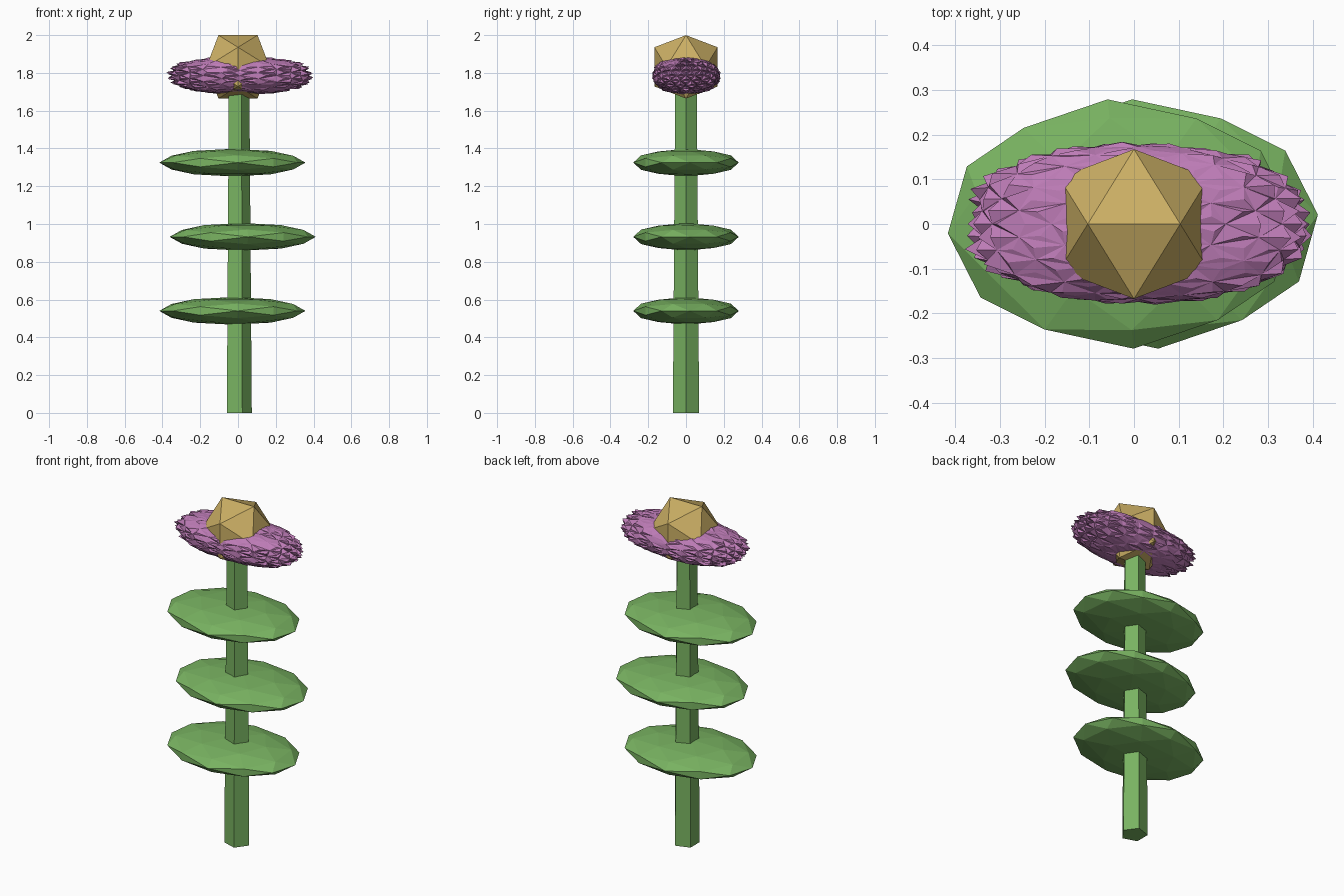
import bpy, bmesh, math, random
from mathutils import Vector, Matrix

random.seed(4)
if "Cube" in bpy.data.objects:
    bpy.data.objects.remove(bpy.data.objects["Cube"], do_unlink=True)


def make_material(name, rgb):
    mat = bpy.data.materials.new(name)
    mat.use_nodes = True
    colour = (*rgb, 1)
    mat.diffuse_color = colour
    mat.node_tree.nodes["Principled BSDF"].inputs["Base Color"].default_value = colour
    return mat


green = make_material("leaf green", (0.19, 0.45, 0.12))
gold = make_material("seed gold", (0.60, 0.43, 0.13))
purple = make_material("petal purple", (0.51, 0.20, 0.47))


def finish(bm, name, mat, location=(0, 0, 0)):
    bmesh.ops.recalc_face_normals(bm, faces=bm.faces)
    mesh = bpy.data.meshes.new(name)
    bm.to_mesh(mesh)
    bm.free()
    mesh.materials.append(mat)
    obj = bpy.data.objects.new(name, mesh)
    obj.location = location
    bpy.context.collection.objects.link(obj)
    return obj


def geodesic(levels):
    """Unit icosahedron with an edge on top, split and rounded per level."""
    bm = bmesh.new()
    phi = (1 + math.sqrt(5)) / 2
    for s in (-1, 1):
        for t in (-phi, phi):
            for co in ((s, 0, t), (0, t, s), (t, s, 0)):
                bm.verts.new(Vector(co).normalized())
    bmesh.ops.convex_hull(bm, input=bm.verts)
    for _ in range(levels):
        bmesh.ops.subdivide_edges(bm, edges=bm.edges, cuts=1, use_grid_fill=True)
        for v in bm.verts:
            v.co.normalize()
    return bm


# Tapered five-sided stem with a corner towards +x
bm = bmesh.new()
bmesh.ops.create_cone(bm, cap_ends=True, segments=5, radius1=0.073, radius2=0.06,
                      depth=1.75)
corner = max(bm.verts, key=lambda v: v.co.z * 9 + v.co.x).co
turn = -math.atan2(corner.y, corner.x)
if abs(corner.y) < 0.001:
    turn = 0
best = min((v.co for v in bm.verts), key=lambda c: abs(math.atan2(c.y, c.x)))
bm.transform(Matrix.Rotation(-math.atan2(best.y, best.x), 4, 'Z'))
finish(bm, "stem", green, (0, 0, 0.875))

# Three flattened leaf pads, shifted alternately to each side
for name, x, z in (("lower_leaf", -0.03, 0.54), ("middle_leaf", 0.025, 0.932),
                   ("upper_leaf", -0.03, 1.325)):
    bm = geodesic(1)
    bm.transform(Matrix.Diagonal((0.388, 0.28, 0.073, 1))
                 @ Matrix.Rotation(math.radians(4.3), 4, 'Z'))
    finish(bm, name, green, (x, 0, z))

# Spiky petal cluster: a squarish ellipsoid with a spike on every face
bm = geodesic(2)
for v in bm.verts:
    power = 2.4
    v.co /= sum(abs(c) ** power for c in v.co) ** (1 / power)
    v.co *= random.uniform(0.91, 0.96)
for v in bmesh.ops.poke(bm, faces=bm.faces)["verts"]:
    lean = v.co.x * random.uniform(0.02, 0.08)
    v.co *= random.uniform(1.0, 1.06)
    v.co.x += lean
    v.co.z = max(-1, min(1, v.co.z))
bm.transform(Matrix.Diagonal((0.385, 0.186, 0.105, 1)))
finish(bm, "petals", purple, (0.01, 0, 1.786))

# Faceted seed head
bm = geodesic(0)
bm.transform(Matrix.Scale(0.197, 4))
finish(bm, "seed_head", gold, (0, 0, 1.832))
